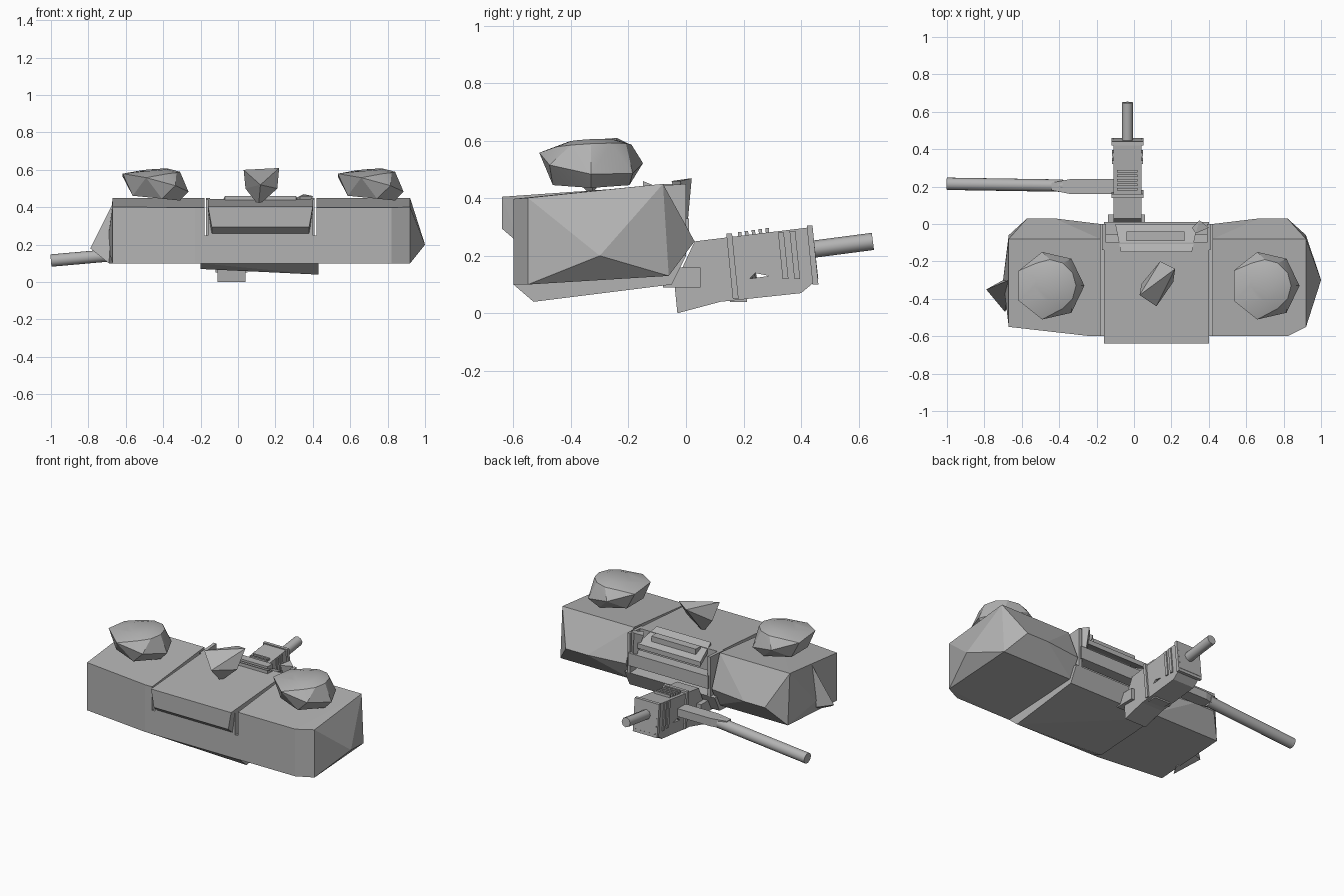
import bpy, bmesh, math
from mathutils import Vector

cube = bpy.data.objects.get("Cube")
if cube:
    bpy.data.objects.remove(cube, do_unlink=True)

GREY = (.45, .45, .45, 1)
material = bpy.data.materials.new("plain grey")
material.use_nodes = True
material.diffuse_color = GREY
material.node_tree.nodes["Principled BSDF"].inputs["Base Color"].default_value = GREY


def finish(name, bm):
    bmesh.ops.recalc_face_normals(bm, faces=bm.faces)
    mesh = bpy.data.meshes.new(name)
    bm.to_mesh(mesh)
    bm.free()
    mesh.materials.append(material)
    part = bpy.data.objects.new(name, mesh)
    bpy.context.collection.objects.link(part)
    return part


def hull(name, points):
    """Faceted solid wrapped around corner points."""
    bm = bmesh.new()
    for point in points:
        bm.verts.new(point)
    bmesh.ops.convex_hull(bm, input=bm.verts)
    loose = [vert for vert in bm.verts if not vert.link_faces]
    bmesh.ops.delete(bm, geom=loose, context='VERTS')
    return finish(name, bm)


def level(height):
    return lambda y: height


def slope(height, rise):
    return lambda y: height + rise * y


def frame(name, xs, ys, low, top, inset=0):
    """Box whose floor and top follow height rules along y."""
    left, right = xs
    points = []
    for y in ys:
        points += [(left, y, top(y)), (right, y, top(y)),
                   (left + inset, y, low(y)), (right - inset, y, low(y))]
    return hull(name, points)


def side_profile(name, outline, xs):
    """Outline in the y-z plane, extruded across x."""
    start, end = xs
    bm = bmesh.new()
    face = bm.faces.new([bm.verts.new((start, y, z)) for y, z in outline])
    grown = bmesh.ops.extrude_face_region(bm, geom=[face])["geom"]
    moved = [item for item in grown if isinstance(item, bmesh.types.BMVert)]
    bmesh.ops.translate(bm, verts=moved, vec=(end - start, 0, 0))
    return finish(name, bm)


def smooth(part, degrees):
    bpy.ops.object.select_all(action='DESELECT')
    part.select_set(True)
    bpy.context.view_layer.objects.active = part
    bpy.ops.object.shade_smooth_by_angle(angle=math.radians(degrees))


def tube(name, start, end, radius, sides):
    start, end = Vector(start), Vector(end)
    bm = bmesh.new()
    bmesh.ops.create_cone(bm, cap_ends=True, segments=sides, radius1=radius,
                          radius2=radius, depth=(end - start).length)
    part = finish(name, bm)
    part.location = (start + end) / 2
    part.rotation_euler = (end - start).to_track_quat('Z', 'Y').to_euler()
    smooth(part, 50)


def ring(centre, radius, count, height):
    """Points round a vertical axis; height is a rule on the offset from it."""
    points = []
    for step in range(count):
        angle = step * math.tau / count
        x, y = radius * math.cos(angle), radius * math.sin(angle)
        points.append((centre[0] + x, centre[1] + y, height(x, y)))
    return points


# Shared levels
FRONT = -.6
FLOOR = .1
WAIST = .25
CENTRE = (-.16, .4)
deck = slope(.45, .07)


# Side blocks with chamfered corners, bulging backs and pointed outer ends
def side_block(name, inner, outer, tip, chamfer):
    width = outer - inner
    shoulder = outer - width * chamfer
    points = [(tip, -.3, .2)]
    for x, y in ((inner, FRONT), (shoulder, FRONT), (outer, FRONT + .05)):
        points += [(x, y, deck(y) - .01), (x, y, FLOOR)]
    for x in (inner, outer):
        points += [(x, -.08, deck(0)), (x, -.06, FLOOR + .03)]
    for share in (.5, .8):
        points.append((inner + width * share, .03, WAIST))
    points.append((inner, 0, WAIST))
    hull(name, points)


side_block("left_block", .42, .92, 1, .2)
side_block("right_block", -.18, -.67, -.7, .9)
hull("outer_spike", [(-.67, -.3, .42), (-.79, -.35, .18), (-.69, -.47, FLOOR),
                     (-.65, -.4, FLOOR), (-.7, -.3, .16)])

# Centre: lower slab, upper body and projecting front panel
lower = []
for x, lift in ((-.2, .03), (.43, 0)):
    lower += [(x, FRONT, WAIST), (x, FRONT, FLOOR), (x, -.53, .04 + lift),
              (x, -.05, FLOOR), (x, 0, .2)]
hull("centre_lower", lower)
frame("centre_upper", CENTRE, (FRONT, -.12), level(.2), deck)
frame("front_panel", CENTRE, (-.64, -.58), slope(-.25, -.85), deck, inset=.02)

# Rear hatch, its slat and the surrounding frame
frame("hatch_rim", CENTRE, (-.13, -.1), level(WAIST), deck)
hatch = []
for side in (-1, 1):
    for thickness in (0, .03):
        hatch += [(.12 + side * .19, -.15, .46 - thickness),
                  (.12 + side * .22, 0, .4 - thickness)]
hull("rear_hatch", hatch)
frame("hatch_slat", (-.04, .27), (-.09, -.04), level(.4), level(.45))
frame("rear_sill", CENTRE, (-.06, .01), level(WAIST), level(.33))
for side, x in zip(("right", "left"), CENTRE):
    frame(side + "_rear_cheek", (x - .01, x + .01), (-.14, 0), level(.2), deck)
hull("rear_post", [(.31, -.02, deck(0)), (.35, .02, .47), (.4, -.02, .46),
                   (.33, -.05, .46), (.37, 0, WAIST)])

# Matching tilted domes
for side, x in (("right", -.45), ("left", .7)):
    middle = (x, -.33)
    points = ring(middle, .14, 5, lambda x, y: .45 - .1 * x)
    points += ring(middle, .185, 7, lambda x, y: .53 - .25 * x - .1 * y)
    for radius, height in ((.14, .58), (.08, .6)):
        points += ring(middle, radius, 12, lambda x, y: height + .07 * x + .05 * y)
    smooth(hull(side + "_dome", points), 22)

# Small angular fin on the deck
hull("deck_fin", [(.03, -.38, .6), (.04, -.32, .5), (.14, -.2, .59), (.22, -.24, .61),
                  (.21, -.31, .5), (.12, -.44, .52), (.11, -.33, .41)])

# Rear gun body with a small opening cut through it
GUN = (-.11, .04)
gun_top = slope(.25, .13)
body = side_profile("gun_body", [(-.03, 0), (-.04, .1), (.03, .25), (.44, .3),
                                 (.46, .12), (.4, .07), (.12, .04)], GUN)
cutter = side_profile("opening_cutter", [(.22, .12), (.24, .14), (.29, .13)], (-.3, .3))
cutter.hide_render = True
cutter.hide_set(True)
opening = body.modifiers.new("opening", 'BOOLEAN')
opening.object = cutter
opening.solver = 'EXACT'


# Raised bands that lean back as they go down
def band(name, y, width, low, high, margin):
    lean = .1 * (high - low)
    outline = [(y, high), (y + width, high), (y + width + lean, low), (y + lean, low)]
    side_profile(name, outline, (GUN[0] - margin, GUN[1] + margin))


band("gun_strap", .14, .02, .05, gun_top(.14) + .01, .01)
band("end_collar", .42, .02, FLOOR, gun_top(.42), .01)
band("rear_foot", .15, .06, .04, .07, -.02)
for name, y in (("front_side_rib", .32), ("back_side_rib", .36)):
    band(name, y, .02, .12, gun_top(y) - .01, .007)
for step in range(5):
    y = .18 + step * .024
    band("top_rib", y, .012, WAIST, gun_top(y) + .01, -.02)

# Barrels, bracket and mount
tube("rear_barrel", (-.035, .42, .22), (-.035, .65, .25), .03, 8)
tube("side_barrel", (-1, .215, .115), (-.38, .205, .17), .033, 16)
bracket = []
for x, half in ((-.44, .02), (-.34, .04), (GUN[0], .04)):
    for side in (-half, half):
        bracket += [(x, .2 + side, .2), (x, .2 + side, .15)]
hull("barrel_bracket", bracket)
frame("gun_mount", (-.14, .06), (-.08, .05), level(.09), level(.16))
